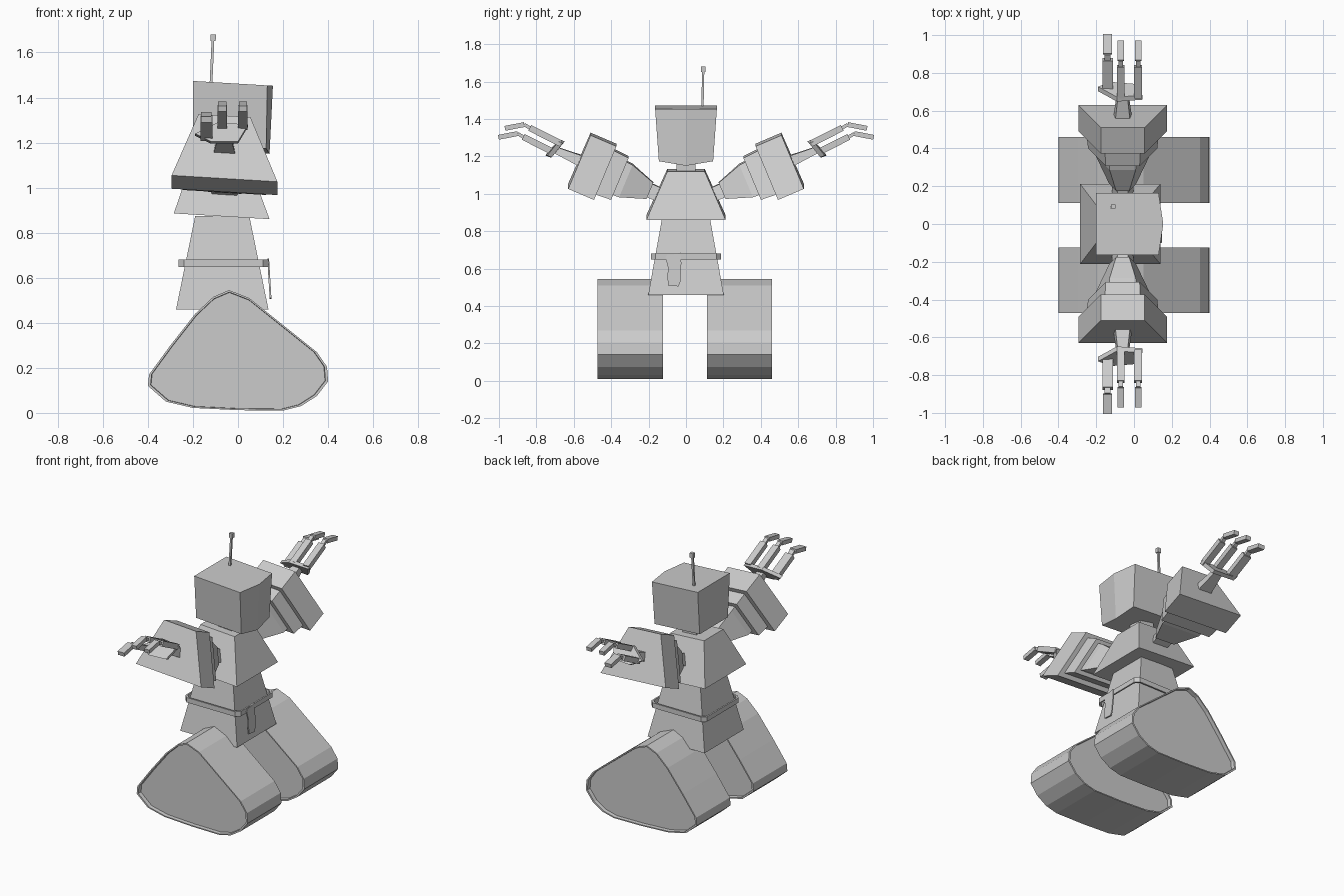
import bpy, bmesh, math
from mathutils import Vector

if "Cube" in bpy.data.objects:
    bpy.data.objects.remove(bpy.data.objects["Cube"])

grey = bpy.data.materials.new("plain_grey")
grey.diffuse_color = (0.6, 0.6, 0.6, 1)
grey.use_nodes = True
grey.node_tree.nodes["Principled BSDF"].inputs["Base Color"].default_value = grey.diffuse_color


def make(name, bm):
    bmesh.ops.recalc_face_normals(bm, faces=bm.faces)
    me = bpy.data.meshes.new(name)
    bm.to_mesh(me)
    bm.free()
    me.materials.append(grey)
    ob = bpy.data.objects.new(name, me)
    bpy.context.collection.objects.link(ob)
    return ob


def loft(name, rings, caps=True):
    """Skin a stack of rings that have equal point counts."""
    bm = bmesh.new()
    vs = [[bm.verts.new(p) for p in r] for r in rings]
    n = len(vs[0])
    for a, b in zip(vs, vs[1:]):
        for i in range(n):
            bm.faces.new((a[i], a[(i + 1) % n], b[(i + 1) % n], b[i]))
    if caps:
        bm.faces.new(vs[0])
        bm.faces.new(vs[-1])
    return make(name, bm)


def lean(p):
    """The upper body leans slightly toward +x."""
    return (p[0], p[1], p[2] - 0.06 * (p[0] + 0.06))


def rect(x0, x1, y, z, leaning=False):
    pts = [(x0, -y, z), (x1, -y, z), (x1, y, z), (x0, y, z)]
    return [lean(p) for p in pts] if leaning else pts


def bar(name, p0, p1, wide, thick):
    """Box between two points, wide along x."""
    p0, p1 = Vector(p0), Vector(p1)
    x = Vector((1, 0, 0))
    u = (p1 - p0).cross(x).normalized() * thick / 2
    x = x * wide / 2
    return loft(name, [[p - x - u, p + x - u, p + x + u, p - x + u] for p in (p0, p1)])


# Tracks: rounded triangular bands with recessed side plates
profile = [(-.40, .12), (-.395, .17), (-.30, .30), (-.19, .44), (-.11, .515), (-.04, .545),
           (.05, .51), (.20, .39), (.35, .27), (.395, .205), (.40, .14), (.35, .075),
           (.28, .03), (.20, .01), (.0, .012), (-.20, .022), (-.32, .05)]


def track_ring(y, s):
    return [(x * s, y, .24 + (z - .24) * s) for x, z in profile]


for side, y0, y1 in (("right", -.472, -.124), ("left", .112, .46)):
    loft(side + "_track", [track_ring(y0 + .025, .965), track_ring(y0, .97), track_ring(y0, 1),
                           track_ring(y1, 1), track_ring(y1, .97), track_ring(y1 - .025, .965)])

# Body
loft("waist", [rect(-.275, .135, .202, .46), rect(-.19, .05, .127, .875)])
loft("chest", [rect(-.285, .14, .212, .872, True), rect(-.20, .045, .1, 1.125, True)])
loft("neck", [rect(-.11, -.01, .05, 1.10, True), rect(-.11, -.01, .05, 1.22, True)])

# Belt: thin loose ring with clipped corners
def belt_ring(z, d):
    x0, x1, y, c = -.265 + d, .135 - d, .187 - d, .025
    return [(x0 + c, -y, z), (x1 - c, -y, z), (x1, -y + c, z), (x1, y - c, z),
            (x1 - c, y, z), (x0 + c, y, z), (x0, y - c, z), (x0, -y + c, z)]


loft("belt", [belt_ring(.648, 0), belt_ring(.68, 0), belt_ring(.68, .01),
              belt_ring(.648, .01), belt_ring(.648, 0)], caps=False)

# Holster plate hanging from the belt
holster = [(-.11, .66), (-.10, .675), (-.07, .675), (-.03, .685), (-.025, .63), (-.03, .53),
           (-.04, .505), (-.095, .51), (-.10, .56), (-.095, .60)]
loft("holster", [[(.135 + d + .06 * (.6 - z), y, z) for y, z in holster] for d in (0, .008)])

# Head: box tapering downward, with a creased front and pointed chin
def head_ring(x0, x1, xm, y, z, zm):
    return [lean(p) for p in ((x0, -y, z), (x1, -y, z), (xm, 0, zm),
                              (x1, y, z), (x0, y, z))]


loft("head", [head_ring(-.20, .125, .14, .145, 1.185, 1.162),
              head_ring(-.20, .13, .155, .165, 1.465, 1.465)])

# Antenna
bar("antenna_rod", (-.12, .088, 1.46), (-.111, .092, 1.66), .012, .012)
bar("antenna_tip", (-.111, .092, 1.65), (-.110, .092, 1.68), .024, .022)

# Arms: a coordinate runs inward along the arm, p runs across it
COS, SIN = .92, .394


def arm_point(s, x, a, p):
    return lean((x - .06, s * (.57 - COS * a - SIN * p), 1.18 - SIN * a + COS * p))


def arm_ring(s, a, k):
    """Trapezoid section, wide below and narrow above."""
    return [arm_point(s, x * k, a, p * k) for x, p in
            ((-.235, -.152), (.235, -.152), (.115, .152), (-.115, .152))]


for side, s in (("right", -1), ("left", 1)):
    for part, steps in (("forearm", ((0, 1), (.15, 1))),
                        ("elbow_step", ((.14, .82), (.235, .78))),
                        ("upper_arm", ((.22, .62), (.27, .60), (.41, .30))),
                        ("shoulder", ((.40, .25), (.50, .23)))):
        loft(side + "_" + part, [arm_ring(s, a, k) for a, k in steps])
    loft(side + "_wrist", [[arm_point(s, x * k, a, p * k) for x, p in
                            ((-.05, -.03), (.05, -.03), (.04, .03), (-.04, .03))]
                           for a, k in ((.02, 1), (-.15, .55))])
    # Palm plate
    palm = [(-.19, .715, 1.235), (-.12, .74, 1.20), (.0, .73, 1.20),
            (.045, .67, 1.275), (-.09, .66, 1.285)]
    loft(side + "_palm", [[(x, s * (y + d), z + .4 * d) for x, y, z in palm]
                          for d in (-.012, .012)])
    # Two fingers and a thumb, each with a base, a small knuckle and a tip
    for digit, x, dy, dz, w in (("inner_finger", -.07, 0, 0, .042),
                                ("outer_finger", .022, 0, 0, .042),
                                ("thumb", -.14, .035, -.048, .055)):
        path = [(x, s * (y + dy), z + dz) for y, z in
                ((.672, 1.27), (.835, 1.352), (.865, 1.37), (.968, 1.35))]
        name = side + "_" + digit
        bar(name + "_base", path[0], path[1], w, .034)
        bar(name + "_knuckle", path[1], path[2], w * .6, .018)
        bar(name + "_tip", path[2], path[3], w * .85, .026)
